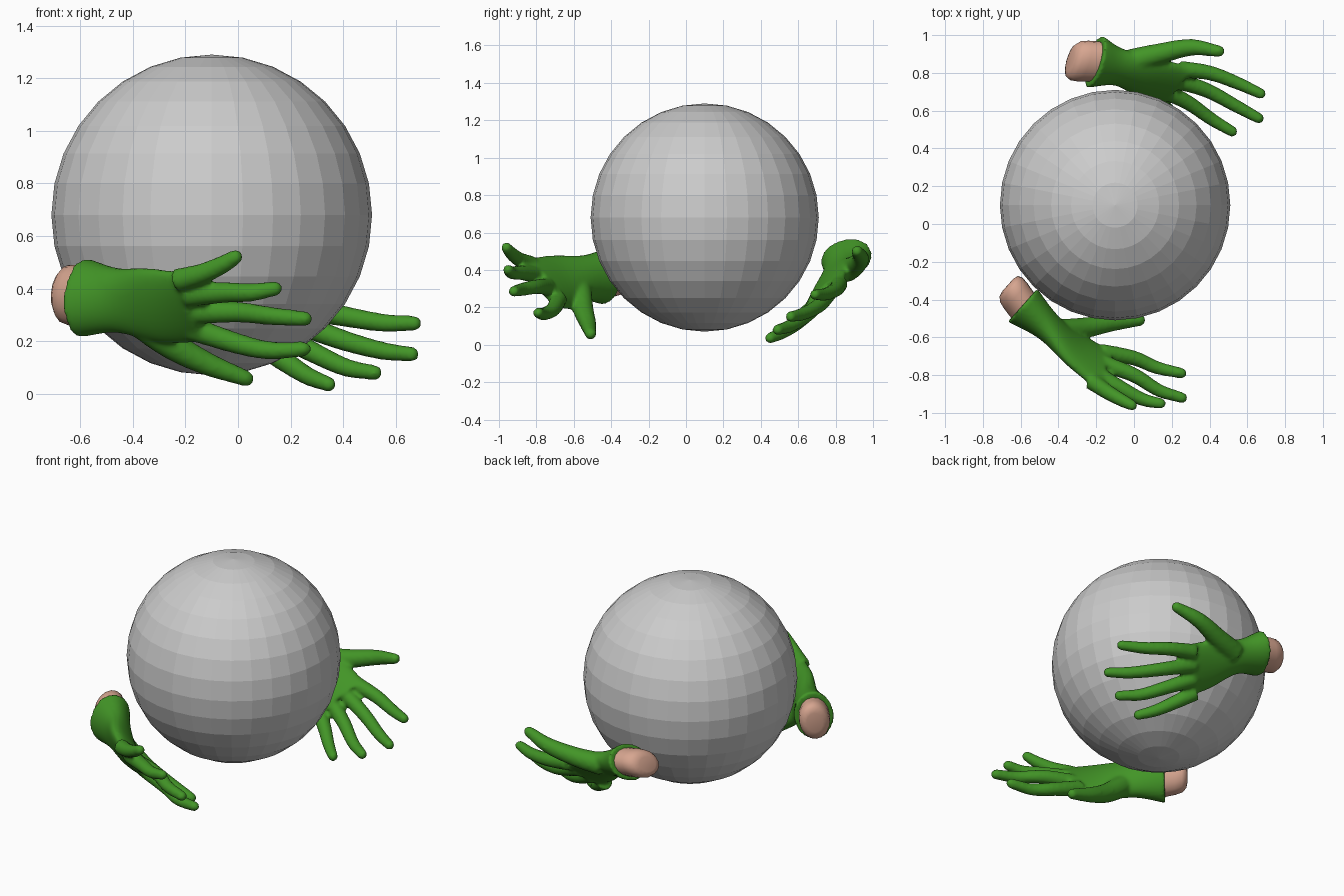
import bpy, bmesh, math
from mathutils import Vector

cube = bpy.data.objects.get("Cube")
if cube:
    bpy.data.objects.remove(cube, do_unlink=True)


def material(name, rgb):
    m = bpy.data.materials.new(name)
    m.use_nodes = True
    m.diffuse_color = (*rgb, 1)
    m.node_tree.nodes["Principled BSDF"].inputs["Base Color"].default_value = (*rgb, 1)
    return m


GREY = material("light grey", (0.6, 0.6, 0.6))
GREEN = material("glove green", (0.055, 0.3, 0.02))
SKIN = material("skin", (0.68, 0.38, 0.28))


def loft(bm, sections, sides=20):
    """Closed skin through elliptical sections (centre, half axis u, half axis v)."""
    rings = []
    for c, u, v in sections:
        angles = [2 * math.pi * i / sides for i in range(sides)]
        rings.append([bm.verts.new(c + u * math.cos(a) + v * math.sin(a)) for a in angles])
    for a, b in zip(rings, rings[1:]):
        for i in range(sides):
            j = (i + 1) % sides
            bm.faces.new((a[i], a[j], b[j], b[i]))
    bm.faces.new(rings[0][::-1])
    bm.faces.new(rings[-1])


def spline(keys, steps=5):
    """Smooth curve through tuples of any length."""
    keys = [Vector(k) for k in keys]
    p = [2 * keys[0] - keys[1]] + keys + [2 * keys[-1] - keys[-2]]
    out = []
    for i in range(1, len(p) - 2):
        for s in range(steps):
            t = s / steps
            a, b, c, d = p[i - 1:i + 3]
            out.append(0.5 * (2 * b + (c - a) * t + (2 * a - 5 * b + 4 * c - d) * t ** 2
                              + (3 * b - a - 3 * c + d) * t ** 3))
    return out + [keys[-1]]


def digit(bm, points, radii):
    """Round, tapering finger with a domed tip."""
    pts = spline([(*p, r) for p, r in zip(points, radii)])
    sections = []
    for i, q in enumerate(pts):
        d = (pts[min(i + 1, len(pts) - 1)] - pts[max(i - 1, 0)]).to_3d().normalized()
        u = d.cross(Vector((0, 0, 1))).normalized()
        v = d.cross(u)
        sections.append((q.to_3d(), u * q[3], v * q[3]))
    for ang in (0.4, 0.8, 1.2, 1.5):
        r = q[3] * math.cos(ang)
        sections.append((q.to_3d() + d * q[3] * math.sin(ang), u * r, v * r))
    loft(bm, sections, 14)


def finish(bm, name, mat):
    bmesh.ops.recalc_face_normals(bm, faces=bm.faces)
    mesh = bpy.data.meshes.new(name)
    bm.to_mesh(mesh)
    bm.free()
    mesh.materials.append(mat)
    ob = bpy.data.objects.new(name, mesh)
    bpy.context.scene.collection.objects.link(ob)
    return ob


def smooth(ob, angle):
    bpy.ops.object.select_all(action="DESELECT")
    ob.select_set(True)
    bpy.context.view_layer.objects.active = ob
    bpy.ops.object.shade_smooth_by_angle(angle=math.radians(angle))


def hand(name, palm, fingers, thumb, wrist_end):
    # Glove: palm, fingers and thumb fused into one skin
    bm = bmesh.new()
    flat = spline([sum(s, ()) for s in palm])
    loft(bm, [(Vector(q[0:3]), Vector(q[3:6]), Vector(q[6:9])) for q in flat], 28)
    for f in fingers:
        digit(bm, f, (0.046, 0.040, 0.035, 0.029))
    digit(bm, thumb, (0.066, 0.056, 0.045, 0.031))
    glove = finish(bm, name + "_glove", GREEN)
    fuse = glove.modifiers.new("fuse", "REMESH")
    fuse.mode = "VOXEL"
    fuse.voxel_size = 0.011
    soft = glove.modifiers.new("soften", "SMOOTH")
    soft.factor = 0.5
    soft.iterations = 5
    dg = bpy.context.evaluated_depsgraph_get()
    fused = bpy.data.meshes.new_from_object(glove.evaluated_get(dg))
    glove.modifiers.clear()
    glove.data = fused
    if not fused.materials:
        fused.materials.append(GREEN)
    smooth(glove, 60)

    # Bare wrist stump coming out of the cuff
    bm = bmesh.new()
    c, u, v = (Vector(k) for k in palm[0])
    out = Vector(wrist_end) - c
    loft(bm, [(c + out * t, u * s, v * s) for t, s in
              ((-0.3, 0.76), (0.5, 0.78), (0.85, 0.75), (1.05, 0.62), (1.12, 0.4))], 16)
    smooth(finish(bm, name + "_wrist", SKIN), 50)


# Ball held between the hands
bm = bmesh.new()
bmesh.ops.create_uvsphere(bm, u_segments=32, v_segments=16, radius=0.61)
ball = finish(bm, "ball", GREY)
ball.location = (-0.10, 0.10, 0.68)

# Front hand, thumb lowest
hand("front",
     palm=[((-0.59, -0.43, 0.365), (0.01, 0.01, 0.15), (0.078, 0.088, 0)),
           ((-0.46, -0.54, 0.355), (-0.01, -0.02, 0.122), (0.052, 0.057, 0.02)),
           ((-0.32, -0.66, 0.335), (-0.04, -0.06, 0.14), (0.037, 0.037, 0.03)),
           ((-0.16, -0.77, 0.33), (-0.05, -0.09, 0.13), (0.027, 0.026, 0.024))],
     fingers=[[(-0.23, -0.83, 0.43), (-0.14, -0.89, 0.455), (-0.06, -0.935, 0.49), (-0.01, -0.96, 0.52)],
              [(-0.19, -0.80, 0.375), (-0.05, -0.88, 0.385), (0.05, -0.93, 0.385), (0.14, -0.95, 0.40)],
              [(-0.16, -0.74, 0.31), (0.0, -0.80, 0.31), (0.13, -0.88, 0.295), (0.255, -0.92, 0.285)],
              [(-0.17, -0.68, 0.245), (0.0, -0.71, 0.19), (0.12, -0.76, 0.165), (0.25, -0.79, 0.17)]],
     thumb=[(-0.40, -0.57, 0.30), (-0.26, -0.55, 0.19), (-0.12, -0.525, 0.115), (0.03, -0.51, 0.058)],
     wrist_end=(-0.66, -0.335, 0.38))

# Back hand, thumb highest
hand("back",
     palm=[((-0.21, 0.86, 0.465), (0.05, 0.13, 0.05), (0.028, -0.048, 0.092)),
           ((-0.08, 0.83, 0.41), (0.03, 0.09, 0.055), (0.02, -0.038, 0.058)),
           ((0.07, 0.775, 0.33), (0.06, 0.1, 0.09), (0.015, -0.035, 0.042)),
           ((0.21, 0.73, 0.255), (0.085, 0.1, 0.095), (0.015, -0.033, 0.03))],
     fingers=[[(0.24, 0.82, 0.325), (0.40, 0.80, 0.295), (0.55, 0.745, 0.27), (0.67, 0.69, 0.268)],
              [(0.20, 0.765, 0.28), (0.38, 0.71, 0.21), (0.54, 0.625, 0.165), (0.66, 0.56, 0.15)],
              [(0.15, 0.71, 0.23), (0.29, 0.64, 0.155), (0.41, 0.555, 0.10), (0.52, 0.49, 0.08)],
              [(0.10, 0.66, 0.18), (0.19, 0.59, 0.115), (0.27, 0.515, 0.065), (0.345, 0.45, 0.036)]],
     thumb=[(-0.02, 0.86, 0.40), (0.13, 0.90, 0.42), (0.30, 0.935, 0.46), (0.45, 0.915, 0.50)],
     wrist_end=(-0.325, 0.865, 0.485))
